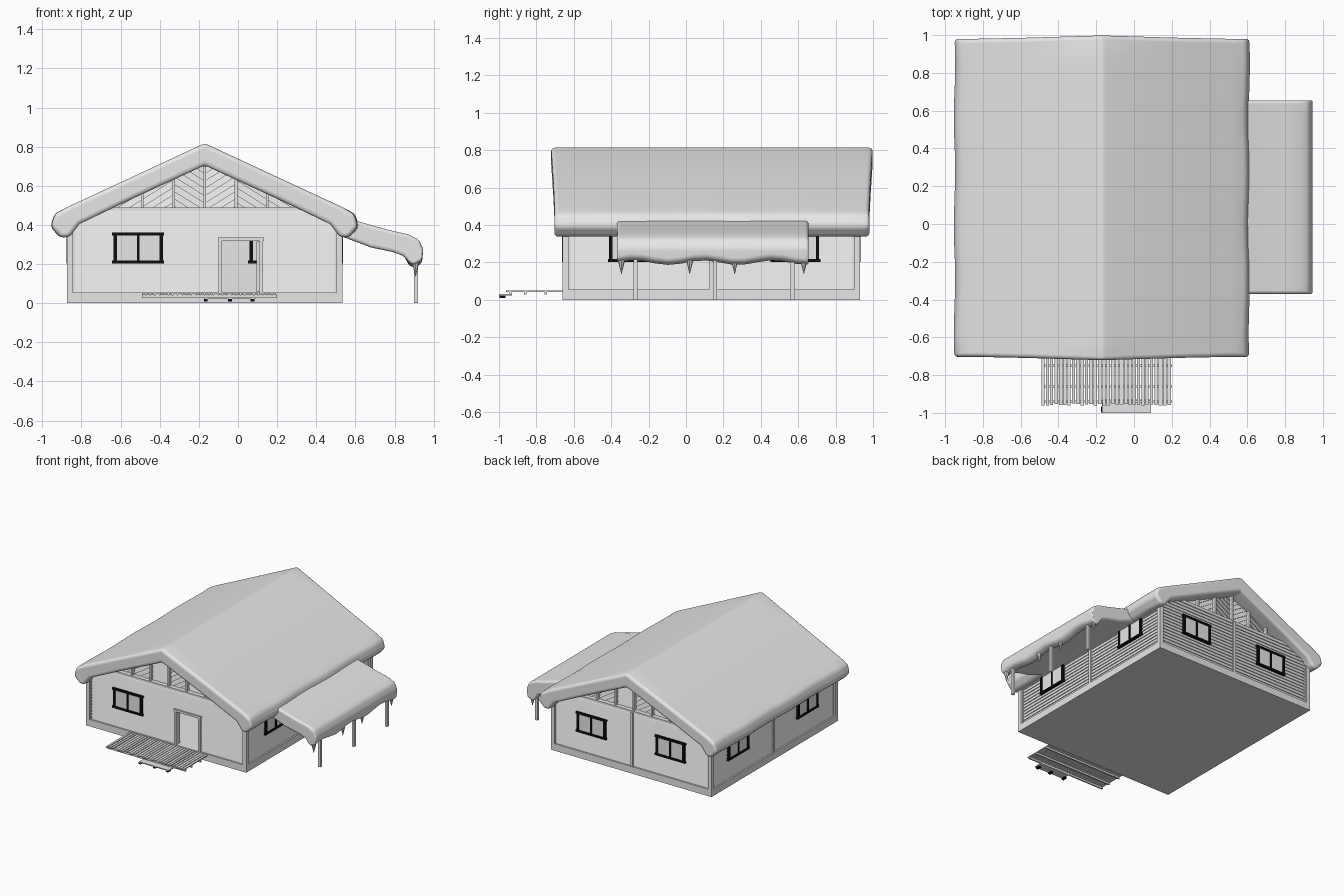
import bpy, bmesh, math, random
from mathutils import Matrix, Vector

random.seed(4)
cube = bpy.data.objects.get("Cube")
if cube:
    bpy.data.objects.remove(cube, do_unlink=True)


def material(name, value):
    m = bpy.data.materials.new(name)
    m.use_nodes = True
    color = (value, value, value, 1)
    m.diffuse_color = color
    m.node_tree.nodes["Principled BSDF"].inputs["Base Color"].default_value = color
    return m


GREY = material("pale grey", 0.8)
BLACK = material("black", 0.004)
CX, CY = -0.17, 0.135
HALF_X, HALF_Y = 0.705, 0.795
PITCH = 0.46
HOUSE = Matrix.Translation((CX, CY, 0))


def finish(bm, name, mat=GREY, matrix=None, bevel=0):
    bmesh.ops.recalc_face_normals(bm, faces=bm.faces)
    me = bpy.data.meshes.new(name)
    bm.to_mesh(me)
    bm.free()
    me.materials.append(mat)
    ob = bpy.data.objects.new(name, me)
    bpy.context.collection.objects.link(ob)
    if matrix:
        ob.matrix_world = matrix
    if bevel:
        mod = ob.modifiers.new("soft edges", "BEVEL")
        mod.width, mod.segments = bevel, 4
        mod.limit_method, mod.angle_limit = "ANGLE", math.radians(28)
        bpy.ops.object.select_all(action="DESELECT")
        ob.select_set(True)
        bpy.context.view_layer.objects.active = ob
        bpy.ops.object.shade_smooth_by_angle(angle=math.radians(50))
    return ob


def box(bm, x, y, z, matrix=Matrix()):
    """Add a box given by its low and high limit on each axis."""
    size = Matrix.Diagonal((x[1] - x[0], y[1] - y[0], z[1] - z[0], 1))
    mid = Matrix.Translation((sum(x) / 2, sum(y) / 2, sum(z) / 2))
    return bmesh.ops.create_cube(bm, size=1, matrix=matrix @ mid @ size)["verts"]


def clip(bm, point, normal):
    """Cut away everything on the normal side and close the cut."""
    geom = bm.verts[:] + bm.edges[:] + bm.faces[:]
    cut = bmesh.ops.bisect_plane(bm, geom=geom, plane_co=point, plane_no=normal, clear_outer=True)
    edges = [e for e in cut["geom_cut"] if isinstance(e, bmesh.types.BMEdge)]
    bmesh.ops.holes_fill(bm, edges=edges)


def sweep(pairs, stations, shape):
    """Sweep a slab given by (top, bottom) profile pairs along y."""
    bm = bmesh.new()
    ring = [p[0] for p in pairs] + [p[1] for p in reversed(pairs)]
    n = len(ring)
    rows = [[bm.verts.new(shape(x, y, z)) for x, z in ring] for y in stations]
    for a, b in zip(rows, rows[1:]):
        for i in range(n):
            bm.faces.new((a[i], a[(i + 1) % n], b[(i + 1) % n], b[i]))
    for row in (rows[0], rows[-1]):
        for i in range(n // 2 - 1):
            bm.faces.new((row[i], row[i + 1], row[n - 2 - i], row[n - 1 - i]))
    return bm


def spread(a, b, count):
    return [a + (b - a) * i / (count - 1) for i in range(count)]


# Foundation slab, also the floor
bm = bmesh.new()
box(bm, (-HALF_X, HALF_X), (-HALF_Y, HALF_Y), (0, 0.055))
finish(bm, "foundation", matrix=HOUSE)

# Walls: each is built facing -y, then turned to its side of the house
DOOR = (0.08, 0.29)
DOOR_TOP = 0.33
BOARD = 0.0255


def wall(name, angle, half, dist, gable, windows, door=False):
    turn = HOUSE @ Matrix.Rotation(math.radians(angle), 4, "Z")
    face = -dist + 0.012
    bm = bmesh.new()
    z, top = 0.055, 0.48 if gable else 0.40
    while z < top - 0.01:
        z2 = min(z + BOARD, top)
        reach = min(half - 0.012, (0.745 - z2) / PITCH) if gable else half - 0.012
        spans = [(-reach, reach)]
        if door and z < DOOR_TOP - 0.01:
            spans = [(-reach, DOOR[0]), (DOOR[1], reach)]
        for span in spans:
            for v in box(bm, span, (face, face + 0.03), (z, z2)):
                if v.co.y < face + 0.01 and v.co.z > z + 0.01:
                    v.co.y += 0.006
        z = z2
    finish(bm, name + "_siding", matrix=turn)

    # Corner and middle trim boards
    bm = bmesh.new()
    for side in (-1, 1):
        edge = side * (half - 0.012)
        box(bm, (edge - 0.012, edge + 0.012), (-dist, face + 0.02), (0.05, 0.385))
    if not door:
        box(bm, (-0.01, 0.01), (face - 0.008, face + 0.01), (0.05, top))
    finish(bm, name + "_trim", matrix=turn)

    # Black window frames with a centre bar, and plain panes
    frames, panes = bmesh.new(), bmesh.new()
    depth = (face - 0.014, face + 0.045)
    for u in windows:
        for bar in (-0.118, 0, 0.118):
            w = 0.009 if bar else 0.006
            box(frames, (u + bar - w, u + bar + w), depth, (0.207, 0.36))
        for low in (0.203, 0.346):
            box(frames, (u - 0.133, u + 0.133), depth, (low, low + 0.016))
        box(panes, (u - 0.12, u + 0.12), (face - 0.007, face + 0.038), (0.21, 0.355))
    finish(frames, name + "_window_frames", BLACK, turn)
    finish(panes, name + "_window_panes", GREY, turn)
    if gable:
        gable_end(name, turn, face)


def gable_end(name, turn, face):
    """Recessed triangle with diagonal planks between posts."""
    columns = ((-0.5, -0.16, 1), (-0.16, 0, -1), (0, 0.16, 1), (0.16, 0.5, -1))
    roof_normals = [(s * PITCH, 0, 1) for s in (-1, 1)]
    for number, (a, b, lean) in enumerate(columns, 1):
        bm = bmesh.new()
        mid = (a + b) / 2
        tilt = Matrix.Rotation(-lean * math.radians(32), 4, "Y")
        tilt = Matrix.Translation((mid, face + 0.035, 0.56)) @ tilt
        for k in range(-9, 10):
            low = k * 0.032
            for v in box(bm, (-0.4, 0.4), (0, 0.02), (low, low + 0.032), tilt):
                local = tilt.inverted() @ v.co
                if local.y < 0.01 and local.z > low + 0.016:
                    v.co.y += 0.009
        for point, normal in [((a, 0, 0), (-1, 0, 0)), ((b, 0, 0), (1, 0, 0)),
                              ((0, 0, 0.47), (0, 0, -1))]:
            clip(bm, point, normal)
        for normal in roof_normals:
            clip(bm, (0, 0, 0.73), normal)
        finish(bm, f"{name}_gable_planks_{number}", matrix=turn)
    bm = bmesh.new()
    for u in (-0.32, -0.16, 0, 0.16, 0.32):
        box(bm, (u - 0.007, u + 0.007), (face + 0.015, face + 0.05), (0.47, 0.72))
    box(bm, (-0.52, 0.52), (face + 0.004, face + 0.05), (0.472, 0.49))
    for normal in roof_normals:
        clip(bm, (0, 0, 0.74), normal)
    finish(bm, name + "_gable_posts", matrix=turn)


wall("front", 0, HALF_X, HALF_Y, True, [-0.34], door=True)
wall("right", 90, HALF_Y, HALF_X, False, [-0.42, 0.45])
wall("back", 180, HALF_X, HALF_Y, True, [-0.355, 0.34])
wall("left", 270, HALF_Y, HALF_X, False, [-0.45, 0.42])

# Door surround and open door leaf
bm = bmesh.new()
front = (-HALF_Y, -HALF_Y + 0.05)
for u in DOOR:
    box(bm, (u - 0.009, u + 0.009), front, (0.055, DOOR_TOP))
box(bm, (DOOR[0] - 0.013, DOOR[1] + 0.013), front, (DOOR_TOP - 0.012, DOOR_TOP + 0.005))
finish(bm, "door_surround", matrix=HOUSE)
bm = bmesh.new()
box(bm, (DOOR[1] - 0.025, DOOR[1] - 0.009), (-0.745, -0.56), (0.058, 0.315))
finish(bm, "door_leaf", matrix=HOUSE)

# Thick soft roof, half profile mirrored over the ridge
half = [((0.4, 0.632), (0.4, 0.52)), ((0.7, 0.493), (0.64, 0.405)),
        ((0.765, 0.457), (0.69, 0.34)), ((0.785, 0.39), (0.735, 0.335))]
mirrored = [tuple((-x, z) for x, z in pair) for pair in reversed(half)]
profile = mirrored + [((0, 0.818), (0, 0.705))] + half


def roof_shape(x, y, z):
    if abs(x) > 0.7:
        x += 0.004 * math.sin(11 * y)
    if abs(y) > 0.8:
        y += math.copysign(0.018 * max(0, 1 - abs(x) / 0.6), y)
    return (x, y, z)


bm = sweep(profile, spread(-0.838, 0.845, 15), roof_shape)
finish(bm, "roof", matrix=HOUSE, bevel=0.024)

# Side awning with a drooping hem
awning = [((0.52, 0.445), (0.52, 0.345)), ((0.66, 0.405), (0.68, 0.285)),
          ((0.78, 0.372), (0.79, 0.262)), ((0.87, 0.352), (0.85, 0.24)),
          ((0.925, 0.325), (0.872, 0.21)), ((0.947, 0.275), (0.885, 0.2)),
          ((0.94, 0.215), (0.9, 0.195))]


def awning_shape(x, y, z):
    if z < 0.22:
        z += 0.012 * math.sin(17 * y)
    return (x, y, z)


bm = sweep(awning, spread(-0.37, 0.655, 16), awning_shape)
finish(bm, "awning", bevel=0.018)
bm = bmesh.new()
for y in (-0.345, 0.02, 0.26, 0.63):
    point = Matrix.Translation((0.908, y, 0.18)) @ Matrix.Rotation(math.pi, 4, "X")
    bmesh.ops.create_cone(bm, cap_ends=True, segments=8, radius1=0.022, radius2=0.001,
                          depth=0.085, matrix=point)
finish(bm, "awning_icicles")
bm = bmesh.new()
for y in (-0.27, 0.155, 0.57):
    box(bm, (0.9, 0.92), (y - 0.01, y + 0.01), (0, 0.27))
finish(bm, "awning_posts")

# Front deck: uneven slats over joists
bm = bmesh.new()
count = 30
for i in range(count):
    x = -0.49 + 0.69 * i / count
    box(bm, (x, x + random.uniform(0.015, 0.02)),
        (-0.962 + random.uniform(0, 0.012), -0.65), (0.042, 0.05))
finish(bm, "deck_slats")
bm = bmesh.new()
for y in (-0.94, -0.86, -0.75):
    box(bm, (-0.49, 0.2), (y - 0.006, y + 0.006), (0.028, 0.042))
finish(bm, "deck_joists")

# Low step on black feet
bm = bmesh.new()
box(bm, (-0.17, 0.09), (-1, -0.93), (0.022, 0.03))
finish(bm, "step_tread")
bm = bmesh.new()
for x in (-0.165, -0.04, 0.075):
    box(bm, (x - 0.01, x + 0.01), (-0.998, -0.965), (0.01, 0.022))
finish(bm, "step_feet", BLACK)
